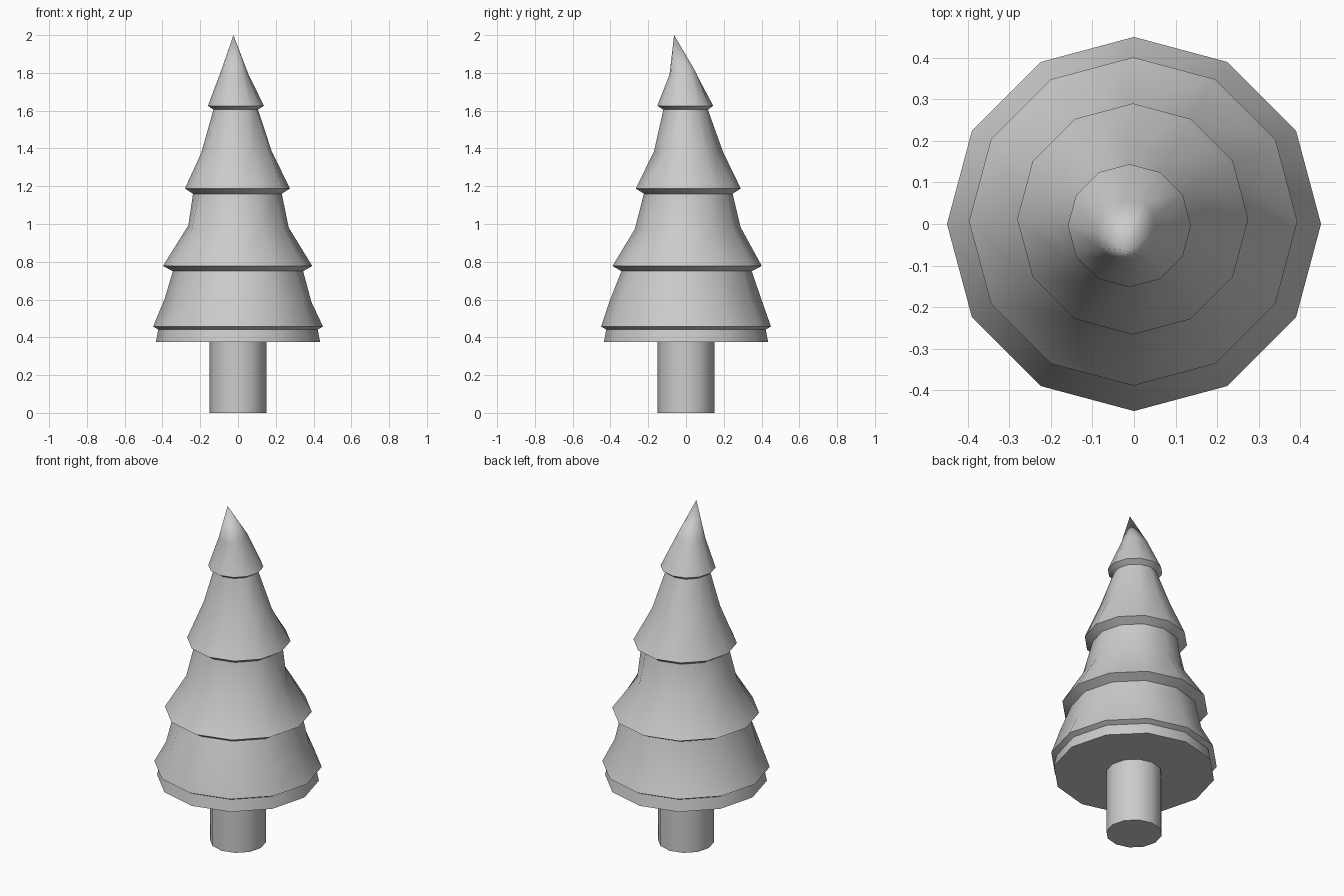
import bpy, bmesh, math, random

if "Cube" in bpy.data.objects:
    bpy.data.objects.remove(bpy.data.objects["Cube"])

random.seed(4)
SIDES = 12


def lathe(name, rings, tip=None):
    """Stack of 12-sided rings (z, radius, centre x, centre y, jitter), capped at the ends."""
    bm = bmesh.new()
    loops = []
    for z, r, cx, cy, jitter in rings:
        loop = []
        for i in range(SIDES):
            a = math.tau * i / SIDES
            rr = r + random.uniform(-jitter, jitter)
            zz = z + random.uniform(-jitter, jitter) * 1.5
            loop.append(bm.verts.new((cx + rr * math.cos(a), cy + rr * math.sin(a), zz)))
        loops.append(loop)
    for low, high in zip(loops, loops[1:]):
        for i in range(SIDES):
            j = (i + 1) % SIDES
            bm.faces.new((low[i], low[j], high[j], high[i]))
    bm.faces.new(loops[0][::-1])
    if tip:
        top = bm.verts.new(tip)
        for i in range(SIDES):
            bm.faces.new((loops[-1][i], loops[-1][(i + 1) % SIDES], top))
    else:
        bm.faces.new(loops[-1])
    bmesh.ops.recalc_face_normals(bm, faces=bm.faces)
    mesh = bpy.data.meshes.new(name)
    bm.to_mesh(mesh)
    bm.free()
    obj = bpy.data.objects.new(name, mesh)
    bpy.context.collection.objects.link(obj)
    bpy.context.view_layer.objects.active = obj
    obj.select_set(True)
    bpy.ops.object.shade_smooth_by_angle(angle=math.radians(60))
    obj.select_set(False)
    return obj


# Trunk
lathe("trunk", [(0, 0.15, 0, 0, 0), (0.376, 0.15, 0, 0, 0)])

# Foliage: skirt, then four tiers each with a lip, a bumpy middle and a narrow neck
lathe("foliage", [
    (0.375, 0.435, 0, 0, 0),
    (0.442, 0.422, 0, 0, 0),
    (0.457, 0.45, 0, 0, 0),
    (0.59, 0.395, 0, 0, 0.012),
    (0.75, 0.345, 0, 0.003, 0),
    (0.778, 0.395, -0.002, 0.006, 0),
    (0.98, 0.272, -0.003, 0.008, 0.012),
    (1.16, 0.235, -0.003, 0.012, 0),
    (1.188, 0.278, -0.003, 0.012, 0),
    (1.39, 0.182, -0.01, 0.008, 0.012),
    (1.605, 0.118, -0.012, -0.002, 0),
    (1.626, 0.148, -0.011, -0.004, 0),
    (1.80, 0.075, -0.016, -0.017, 0.006),
], tip=(-0.024, -0.063, 2.0))
